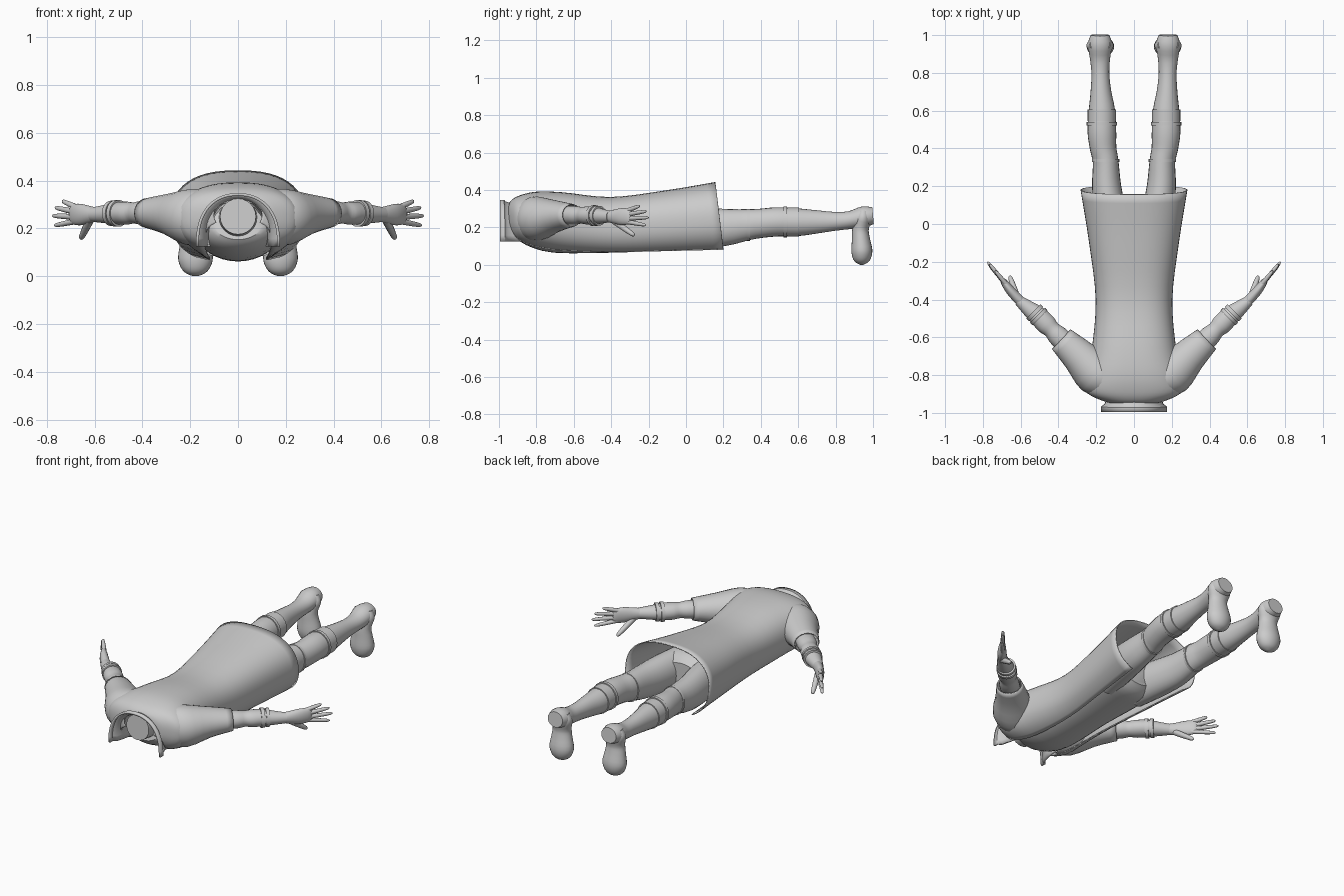
import bpy, bmesh, math
from mathutils import Vector as V


def finish(name, bm, mirror=False, thick=0, angle=40):
    bmesh.ops.recalc_face_normals(bm, faces=bm.faces)
    me = bpy.data.meshes.new(name)
    bm.to_mesh(me)
    bm.free()
    ob = bpy.data.objects.new(name, me)
    bpy.context.collection.objects.link(ob)
    bpy.ops.object.select_all(action='DESELECT')
    ob.select_set(True)
    bpy.context.view_layer.objects.active = ob
    bpy.ops.object.shade_smooth_by_angle(angle=math.radians(angle))
    if thick:
        m = ob.modifiers.new("thickness", 'SOLIDIFY')
        m.thickness = thick
        m.offset = 0
    if mirror:
        m = ob.modifiers.new("mirror", 'MIRROR')
        m.use_clip = False
        m.use_mirror_merge = False
    return ob


def smooth(rows, n):
    # Catmull-Rom interpolation through rows of numbers
    out = []
    for i in range(len(rows) - 1):
        a, b = rows[i], rows[i + 1]
        p = rows[i - 1] if i else a
        q = rows[i + 2] if i + 2 < len(rows) else b
        for k in range(n):
            t = k / n
            out.append([0.5 * (2 * y + (z - x) * t + (2 * x - 5 * y + 4 * z - w) * t * t
                               + (3 * y - x - 3 * z + w) * t ** 3)
                        for x, y, z, w in zip(p, a, b, q)])
    return out + [list(rows[-1])]


def loft(name, rings, closed=True, cap=True, **kw):
    bm = bmesh.new()
    vs = [[bm.verts.new(p) for p in r] for r in rings]
    n = len(rings[0])
    for a, b in zip(vs, vs[1:]):
        for i in range(n if closed else n - 1):
            j = (i + 1) % n
            bm.faces.new((a[i], a[j], b[j], b[i]))
    if cap:
        bm.faces.new(vs[0])
        bm.faces.new(vs[-1])
    return finish(name, bm, **kw)


def tube(name, rows, up=(0, 0, 1), seg=24, n=3, **kw):
    # rows: x, y, z, sideways radius, radius along "up"
    rows = smooth(rows, n) if n > 1 else rows
    rings = []
    for i, r in enumerate(rows):
        d = (V(rows[min(i + 1, len(rows) - 1)][:3]) - V(rows[max(i - 1, 0)][:3])).normalized()
        side = d.cross(V(up)).normalized()
        u = side.cross(d)
        rings.append([V(r[:3]) + side * r[3] * math.cos(a) + u * r[4] * math.sin(a)
                      for a in (2 * math.pi * k / seg for k in range(seg))])
    return loft(name, rings, **kw)


# Long coat, open along the front (underside): y, half width, z low, z high, opening half width
coat = smooth([(-0.948, 0.10, 0.20, 0.31, 0.09), (-0.935, 0.16, 0.165, 0.34, 0.13),
               (-0.89, 0.245, 0.12, 0.368, 0.14), (-0.80, 0.25, 0.085, 0.388, 0.13),
               (-0.66, 0.22, 0.062, 0.385, 0.12), (-0.40, 0.20, 0.05, 0.36, 0.12),
               (-0.10, 0.235, 0.05, 0.395, 0.15), (0.18, 0.28, 0.053, 0.44, 0.18)], 4)
rings = []
for y, w, lo, hi, gap in coat:
    f = max(0, (y + 0.5) / 0.68)
    end = math.acos(min(0.98, gap / w) ** 1.25)
    ring = []
    for k in range(41):
        a = -end + (math.pi + 2 * end) * k / 40
        c, s = math.cos(a), math.sin(a)
        x = w * math.copysign(abs(c) ** 0.8, c)
        z = (lo + hi) / 2 + (hi - lo) / 2 * math.copysign(abs(s) ** 0.85, s)
        ring.append((x, y + f * 0.06 * (0.25 - z) * 2, z))
    rings.append(ring)
loft("coat", rings, closed=False, cap=False, thick=0.006)

# Flared standing collar with lapels reaching down the front
rows = []
for y, w, hi, yend in [(-0.91, 0.12, 0.32, -0.80), (-0.95, 0.135, 0.328, -0.90),
                       (-0.97, 0.15, 0.335, -0.955), (-0.975, 0.17, 0.342, -0.97),
                       (-0.995, 0.17, 0.342, -0.995)]:
    row = []
    for k in range(33):
        a = math.pi * k / 32
        t = abs(math.cos(a)) ** 4
        row.append((w * math.copysign(abs(math.cos(a)) ** 0.9, math.cos(a)),
                    y * (1 - t) + yend * t, 0.125 + (hi - 0.125) * math.sin(a) ** 0.8))
    rows.append(row)
loft("collar", rows, closed=False, cap=False, thick=0.012)

# Body under the coat, with the neck stump
tube("torso", [(0, -0.89, 0.235, 0.11, 0.085), (0, -0.84, 0.225, 0.17, 0.12),
               (0, -0.7, 0.215, 0.19, 0.15), (0, -0.4, 0.205, 0.175, 0.14),
               (0, -0.15, 0.205, 0.195, 0.13), (0, -0.02, 0.205, 0.19, 0.12),
               (0, 0.04, 0.205, 0.12, 0.08)], seg=36)
tube("neck", [(0, -0.8, 0.24, 0.09, 0.085), (0, -0.88, 0.245, 0.08, 0.08),
              (0, -0.965, 0.25, 0.075, 0.075)])

# Sleeves
tube("sleeve", [(0.14, -0.83, 0.245, 0.09, 0.11), (0.20, -0.79, 0.248, 0.115, 0.115),
                (0.29, -0.70, 0.26, 0.09, 0.083), (0.385, -0.61, 0.265, 0.069, 0.058)],
     cap=False, thick=0.006, mirror=True)

# Forearms with gathered cloth, tapering to the wrist
tube("forearm", [(0.32, -0.67, 0.265, 0.055, 0.05), (0.40, -0.595, 0.265, 0.055, 0.05),
                 (0.435, -0.56, 0.265, 0.046, 0.044), (0.465, -0.53, 0.264, 0.054, 0.048),
                 (0.51, -0.485, 0.263, 0.05, 0.046), (0.56, -0.445, 0.26, 0.04, 0.038),
                 (0.61, -0.405, 0.258, 0.027, 0.03)], mirror=True)
for i, (x, y, r) in enumerate([(0.505, -0.49, 0.056), (0.525, -0.47, 0.053)]):
    tube(f"wrist_band_{i + 1}", [(x - 0.007, y - 0.007, 0.263, r, r), (x + 0.007, y + 0.007, 0.263, r, r)],
         n=1, mirror=True)

# Hands: palm, four fingers spread vertically, thumb pointing down
tube("palm", [(0.59, -0.42, 0.258, 0.027, 0.029), (0.625, -0.385, 0.258, 0.026, 0.037),
              (0.66, -0.345, 0.258, 0.024, 0.045), (0.69, -0.305, 0.259, 0.017, 0.042),
              (0.70, -0.292, 0.259, 0.008, 0.034)], mirror=True)
fingers = [((0.68, -0.315, 0.29), (0.735, -0.248, 0.315)), ((0.685, -0.312, 0.27), (0.765, -0.212, 0.287)),
           ((0.685, -0.312, 0.248), (0.776, -0.20, 0.253)), ((0.68, -0.315, 0.23), (0.768, -0.215, 0.212)),
           ((0.62, -0.385, 0.235), (0.658, -0.275, 0.156))]
for i, (a, b) in enumerate(fingers):
    a, b = V(a), V(b)
    r = 0.016 if i == 4 else 0.0115
    tube(f"finger_{i + 1}" if i < 4 else "thumb",
         [(*a.lerp(b, t), r * s, r * s) for t, s in
          [(0, 1.1), (0.4, 1), (0.75, 0.85), (0.93, 0.65), (1, 0.2)]], seg=12, n=2, mirror=True)

# Legs down to the flat heel
tube("leg", [(0.10, -0.10, 0.20, 0.085, 0.115), (0.125, 0.05, 0.20, 0.085, 0.11),
             (0.145, 0.2, 0.20, 0.077, 0.10), (0.15, 0.33, 0.215, 0.068, 0.083),
             (0.163, 0.40, 0.222, 0.07, 0.078), (0.17, 0.49, 0.23, 0.076, 0.078),
             (0.17, 0.60, 0.228, 0.07, 0.074), (0.175, 0.70, 0.23, 0.055, 0.062),
             (0.178, 0.80, 0.233, 0.047, 0.05), (0.18, 0.88, 0.24, 0.054, 0.048),
             (0.18, 0.95, 0.257, 0.064, 0.056), (0.18, 1.0, 0.263, 0.05, 0.045)], mirror=True)
for i, (x, y, z, rx, rz, h) in enumerate([(0.15, 0.335, 0.214, 0.073, 0.086, 0.008),
                                          (0.17, 0.53, 0.23, 0.081, 0.083, 0.009),
                                          (0.17, 0.575, 0.229, 0.075, 0.078, 0.03)]):
    tube(f"leg_band_{i + 1}", [(x, y - h, z, rx, rz), (x, y + h, z, rx, rz)], n=1, mirror=True)

# Feet, toes pointing down
tube("foot", [(0.18, 0.95, 0.29, 0.055, 0.035), (0.18, 0.945, 0.25, 0.072, 0.045),
              (0.18, 0.933, 0.19, 0.056, 0.044), (0.18, 0.935, 0.14, 0.062, 0.048),
              (0.178, 0.94, 0.08, 0.073, 0.056), (0.178, 0.94, 0.04, 0.063, 0.05),
              (0.178, 0.94, 0.014, 0.042, 0.034), (0.178, 0.94, 0.0, 0.01, 0.008)],
     up=(0, 1, 0), mirror=True)
